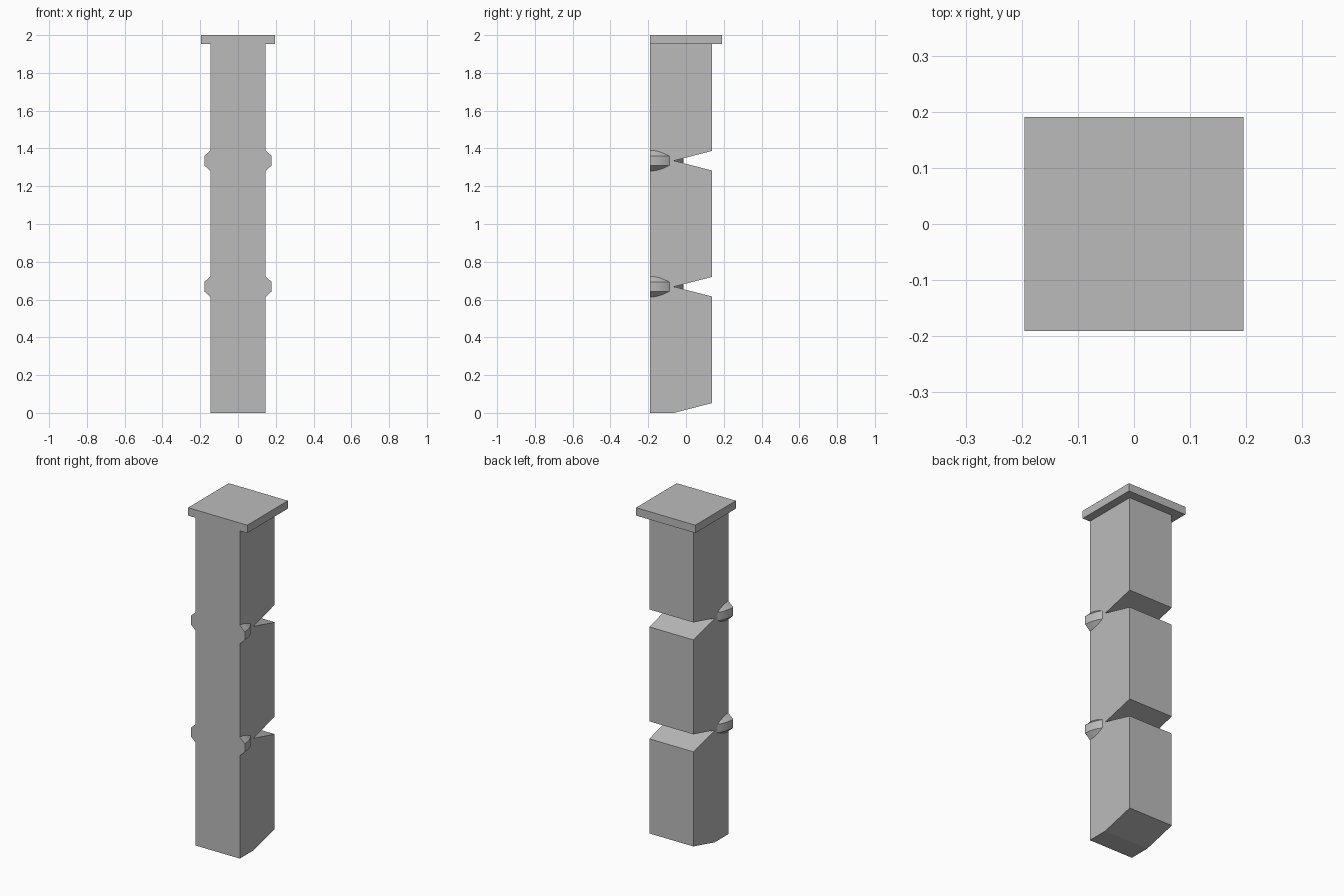
import bpy, bmesh, math

cube = bpy.data.objects.get("Cube")
if cube:
    bpy.data.objects.remove(cube, do_unlink=True)

FRONT, BACK, FOLD = -0.191, 0.138, -0.064
HALF_W = 0.1455
JOINTS = (0.668, 1.335)

grey = bpy.data.materials.new("plain_grey")
grey.use_nodes = True
grey.diffuse_color = (0.5, 0.5, 0.5, 1)
grey.node_tree.nodes["Principled BSDF"].inputs["Base Color"].default_value = (0.5, 0.5, 0.5, 1)


def finish(name, bm):
    bmesh.ops.recalc_face_normals(bm, faces=bm.faces)
    mesh = bpy.data.meshes.new(name)
    bm.to_mesh(mesh)
    bm.free()
    mesh.materials.append(grey)
    obj = bpy.data.objects.new(name, mesh)
    bpy.context.collection.objects.link(obj)
    return obj


def extrude_profile(name, points, half_width):
    """Extrude a (y, z) side profile across x."""
    bm = bmesh.new()
    face = bm.faces.new([bm.verts.new((-half_width, y, z)) for y, z in points])
    grown = bmesh.ops.extrude_face_region(bm, geom=[face])["geom"]
    verts = [g for g in grown if isinstance(g, bmesh.types.BMVert)]
    bmesh.ops.translate(bm, verts=verts, vec=(2 * half_width, 0, 0))
    return finish(name, bm)


def half_disc(name, z, steps=20):
    """Bevelled half disc, round side to the back, flat side to the front."""
    section = [(0.135, -0.065), (0.178, -0.025), (0.178, 0.025), (0.135, 0.065)]
    bm = bmesh.new()
    rows = []
    for i in range(steps + 1):
        a = math.pi * i / steps
        rows.append([bm.verts.new((r * math.cos(a), FRONT + 0.0004 + r * math.sin(a), z + h))
                     for r, h in section])
    for a, b in zip(rows, rows[1:]):
        for k in range(len(section) - 1):
            bm.faces.new((a[k], b[k], b[k + 1], a[k + 1]))
    bm.faces.new([row[0] for row in rows])
    bm.faces.new([row[-1] for row in rows])
    bm.faces.new(rows[0] + rows[-1][::-1])
    obj = finish(name, bm)
    bpy.ops.object.select_all(action="DESELECT")
    obj.select_set(True)
    bpy.context.view_layer.objects.active = obj
    bpy.ops.object.shade_smooth_by_angle(angle=math.radians(30))


# Post with V notches in the back and a sloped foot
post = [(FRONT, 0), (FOLD, 0), (BACK, 0.052)]
for z in JOINTS:
    post += [(BACK, z - 0.052), (FOLD, z), (BACK, z + 0.052)]
post += [(BACK, 1.953), (FRONT, 1.953)]
extrude_profile("post", post, HALF_W)

# Square top plate
extrude_profile("top_plate", [(FRONT, 1.953), (-FRONT, 1.953), (-FRONT, 2), (FRONT, 2)], 0.195)

# Hinge discs at the notches
for name, z in zip(("lower_hinge_disc", "upper_hinge_disc"), JOINTS):
    half_disc(name, z)
